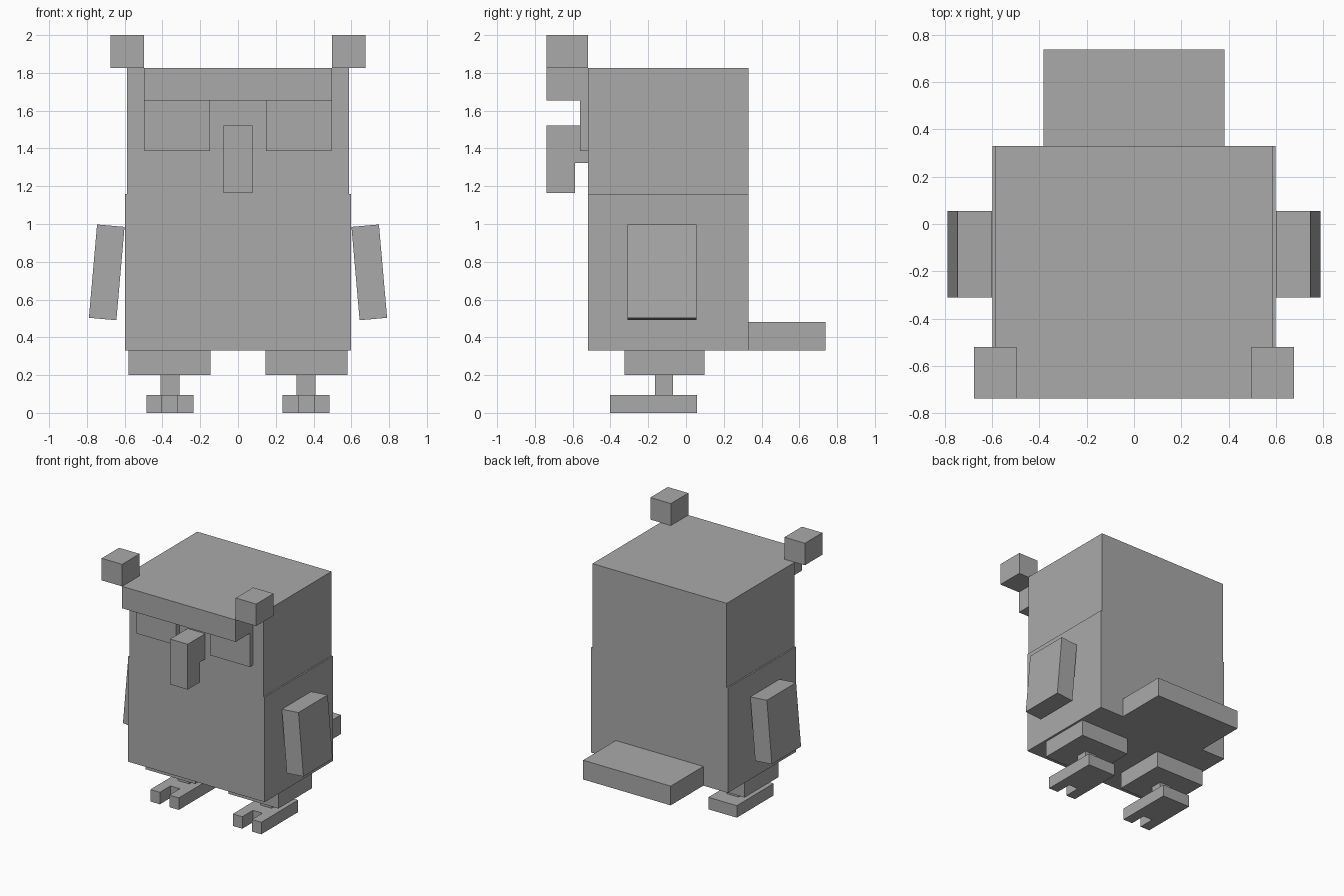
import bpy, bmesh, math
from mathutils import Vector, Matrix

cube = bpy.data.objects.get("Cube")
if cube:
    bpy.data.objects.remove(cube, do_unlink=True)

GREY = (0.4, 0.4, 0.4, 1.0)
grey = bpy.data.materials.new("plain_grey")
grey.use_nodes = True
grey.diffuse_color = GREY
grey.node_tree.nodes["Principled BSDF"].inputs["Base Color"].default_value = GREY


def finish(name, bm):
    bmesh.ops.recalc_face_normals(bm, faces=bm.faces)
    mesh = bpy.data.meshes.new(name)
    bm.to_mesh(mesh)
    bm.free()
    mesh.materials.append(grey)
    obj = bpy.data.objects.new(name, mesh)
    bpy.context.collection.objects.link(obj)
    return obj


def box(name, x, y, z, tilt=0.0):
    """Box between (low, high) pairs, tilted about y through its own centre."""
    size = Vector((x[1] - x[0], y[1] - y[0], z[1] - z[0]))
    centre = Vector((sum(x), sum(y), sum(z))) / 2
    bm = bmesh.new()
    bmesh.ops.create_cube(bm, size=1)
    bm.transform(Matrix.Translation(centre) @ Matrix.Rotation(tilt, 4, "Y")
                 @ Matrix.Diagonal(size.to_4d()))
    return finish(name, bm)


def prism(name, outline, depth):
    """Extrude a flat 3D outline along the depth vector."""
    bm = bmesh.new()
    face = bm.faces.new([bm.verts.new(p) for p in outline])
    grown = bmesh.ops.extrude_face_region(bm, geom=[face], use_keep_orig=True)
    moved = [v for v in grown["geom"] if isinstance(v, bmesh.types.BMVert)]
    bmesh.ops.translate(bm, verts=moved, vec=depth)
    return finish(name, bm)


FRONT, BACK, TIP = -0.52, 0.33, -0.738

# Body, head, brow and tail
box("body", (-0.598, 0.598), (FRONT, BACK), (0.33, 1.16))
box("head", (-0.587, 0.587), (FRONT, BACK), (1.16, 1.826))
box("brow", (-0.497, 0.497), (TIP, FRONT), (1.653, 1.826))
box("tail", (-0.383, 0.383), (BACK, 0.738), (0.33, 0.482))

# Hooked beak
beak = [(TIP, 1.163), (-0.587, 1.163), (-0.587, 1.322),
        (FRONT, 1.322), (FRONT, 1.522), (TIP, 1.522)]
prism("beak", [(-0.077, y, z) for y, z in beak], (0.154, 0, 0))

# Paired parts
for side, s in (("left", 1), ("right", -1)):
    def span(a, b):
        return tuple(sorted((s * a, s * b)))

    box(side + "_ear", span(0.497, 0.676), (TIP, FRONT), (1.826, 2.0))
    box(side + "_eye", span(0.149, 0.495), (-0.56, FRONT), (1.386, 1.653))
    box(side + "_wing", span(0.622, 0.768), (-0.31, 0.055), (0.496, 0.992),
        tilt=-s * math.radians(5))
    box(side + "_thigh", span(0.145, 0.581), (-0.325, 0.097), (0.2, 0.33))
    box(side + "_ankle", span(0.311, 0.411), (-0.165, -0.068), (0.095, 0.2))

    # Foot with a notch between two toes
    foot = [(0.236, 0.058), (0.236, -0.402), (0.319, -0.402), (0.319, -0.27),
            (0.402, -0.27), (0.402, -0.402), (0.485, -0.402), (0.485, 0.058)]
    prism(side + "_foot", [(s * x, y, 0) for x, y in foot], (0, 0, 0.095))
